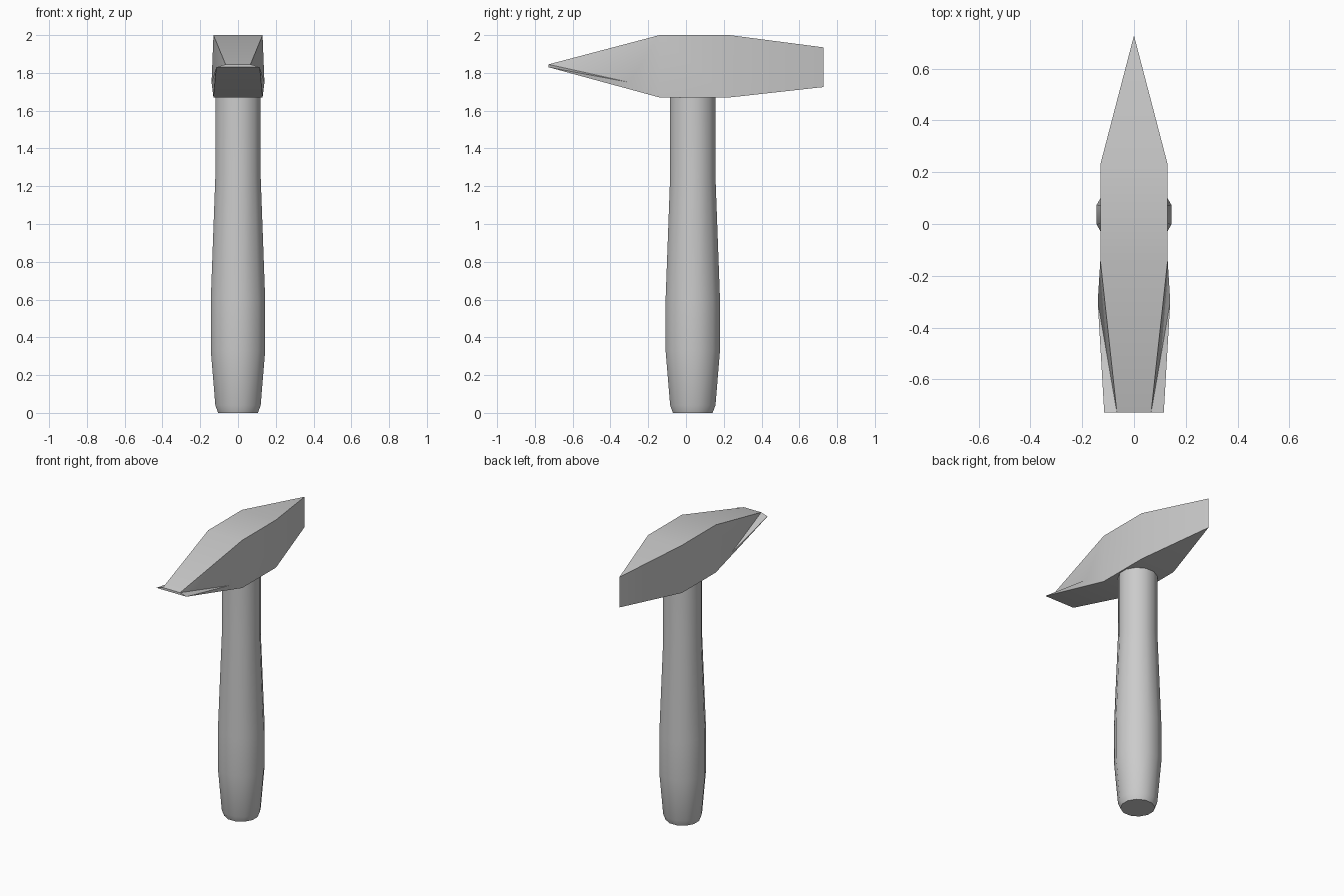
import bpy, bmesh
from math import pi, cos, sin
from mathutils import Vector

default = bpy.data.objects.get("Cube")
if default:
    bpy.data.objects.remove(default, do_unlink=True)

grey = bpy.data.materials.new("plain grey")
grey.use_nodes = True
colour = (0.6, 0.6, 0.6, 1)
grey.diffuse_color = colour
grey.node_tree.nodes["Principled BSDF"].inputs["Base Color"].default_value = colour


def loft(bm, rings):
    """Skin closed rings of equal length and cap both ends."""
    loops = [[bm.verts.new(p) for p in ring] for ring in rings]
    sides = []
    for a, b in zip(loops, loops[1:]):
        n = len(a)
        for i in range(n):
            j = (i + 1) % n
            sides.append(bm.faces.new((a[i], a[j], b[j], b[i])))
    bm.faces.new(loops[0])
    bm.faces.new(loops[-1])
    return sides


def finish(bm, name, angle):
    bmesh.ops.remove_doubles(bm, verts=bm.verts[:], dist=0.001)
    bmesh.ops.recalc_face_normals(bm, faces=bm.faces[:])
    mesh = bpy.data.meshes.new(name)
    bm.to_mesh(mesh)
    bm.free()
    mesh.materials.append(grey)
    obj = bpy.data.objects.new(name, mesh)
    bpy.context.collection.objects.link(obj)
    bpy.ops.object.select_all(action='DESELECT')
    obj.select_set(True)
    bpy.context.view_layer.objects.active = obj
    bpy.ops.object.shade_smooth_by_angle(angle=angle)
    return obj


# Handle: turned grip, slimmer towards the head
SIDES = 12
profile = [(0, 0.105), (0.04, 0.12), (0.33, 0.144), (0.6, 0.144),
           (1.25, 0.12), (1.8, 0.12)]
rings = []
for z, r in profile:
    radius = r / cos(pi / SIDES)
    angles = [2 * pi * (i + 0.5) / SIDES for i in range(SIDES)]
    rings.append([(radius * cos(a), 0.036 + radius * sin(a), z) for a in angles])
bm = bmesh.new()
loft(bm, rings)
finish(bm, "handle", pi / 5)

# Head: horizontal chisel edge in front, vertical chisel edge behind
sections = [  # y, top half width, bottom half width, top z, bottom z
    (-0.728, 0.066, 0.115, 1.845, 1.83),
    (-0.14, 0.13, 0.13, 2.0, 1.67),
    (0.23, 0.13, 0.13, 2.0, 1.67),
    (0.728, 0.0, 0.0, 1.935, 1.725),
]
rings = [[(-wt, y, zt), (wt, y, zt), (wb, y, zb), (-wb, y, zb)]
         for y, wt, wb, zt, zb in sections]
bm = bmesh.new()
faces = loft(bm, rings)
# Slightly swollen cheeks beside the front edge
for face in (faces[1], faces[3]):
    side = 1 if face.calc_center_median().x > 0 else -1
    centre = bmesh.ops.poke(bm, faces=[face])["verts"][0]
    centre.co = Vector((side * 0.14, -0.3, 1.75))
finish(bm, "head", pi / 6)
